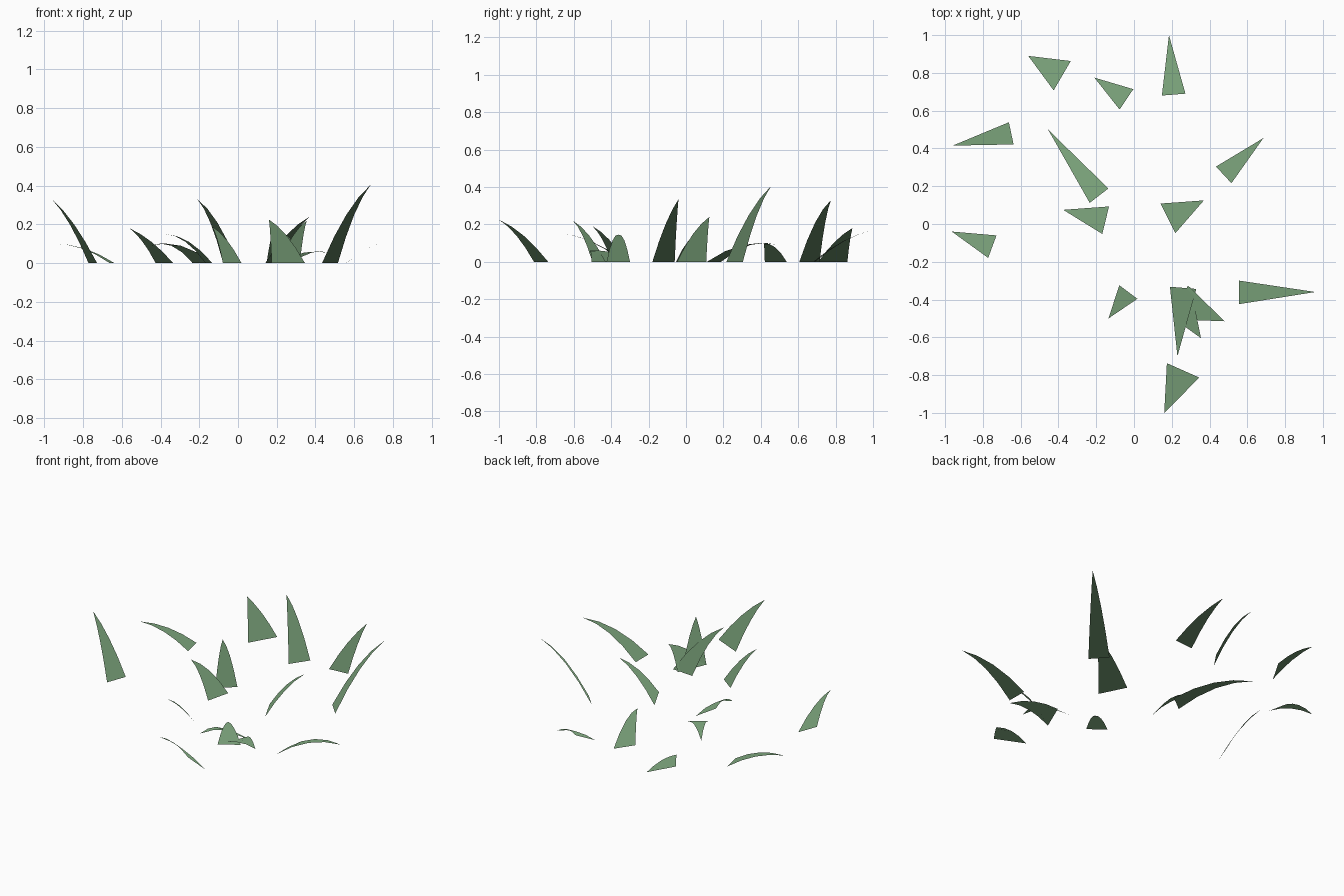
import bpy
import bmesh
from mathutils import Vector

cube = bpy.data.objects.get("Cube")
if cube:
    bpy.data.objects.remove(cube, do_unlink=True)

SEGMENTS = 4
NORMAL_LEAN = 0.2


def make_material(name, colour):
    mat = bpy.data.materials.new(name)
    mat.use_nodes = True
    mat.diffuse_color = colour
    shader = next(n for n in mat.node_tree.nodes if n.type == "BSDF_PRINCIPLED")
    shader.inputs["Base Color"].default_value = colour
    shader.inputs["Roughness"].default_value = 0.9
    return mat


def make_blade(name, base, tip, width, mid_height, tip_height, mat):
    """Thin arched strip that tapers evenly from a ground edge to a point."""
    start, end = Vector(base), Vector(tip)
    along = (end - start).normalized()
    side = Vector((-along.y, along.x)) * width / 2
    # parabola through the ground, the middle height and the tip height
    rise = 4 * mid_height - tip_height
    bend = tip_height - rise

    bm = bmesh.new()
    rows = []
    for i in range(SEGMENTS):
        t = i / SEGMENTS
        centre = start.lerp(end, t)
        z = rise * t + bend * t * t
        rows.append([bm.verts.new((*(centre + side * s * (1 - t)), z))
                     for s in (-1, 1)])
    point = bm.verts.new((*end, tip_height))
    for (right, left), (next_right, next_left) in zip(rows, rows[1:]):
        bm.faces.new((right, next_right, next_left, left))
    bm.faces.new((rows[-1][0], point, rows[-1][1]))

    mesh = bpy.data.meshes.new(name)
    bm.to_mesh(mesh)
    bm.free()
    mesh.materials.append(mat)

    # even foliage shading: normals point up, tipped a little along the blade
    mesh.shade_smooth()
    normal = Vector((*(along * NORMAL_LEAN), 1)).normalized()
    mesh.normals_split_custom_set_from_vertices([normal] * len(mesh.vertices))

    obj = bpy.data.objects.new(name, mesh)
    bpy.context.collection.objects.link(obj)
    return obj


leaf_green = make_material("leaf_green", (0.2, 0.37, 0.2, 1))

# Base centre, tip, base width, middle height, tip height
blades = [
    # back group
    ((-.38, .785), (-.56, .89), .18, .11, .18),
    ((-.04, .66), (-.21, .775), .13, .21, .33),
    ((.21, .685), (.185, 1), .125, .11, .17),
    ((-.65, .48), (-.96, .415), .12, .077, .1),
    # middle group
    ((-.185, .15), (-.455, .5), .125, .09, .09),
    ((-.15, .02), (-.375, .075), .15, .11, .15),
    ((.18, .03), (.37, .125), .175, .15, .24),
    ((.475, .26), (.685, .455), .12, .25, .405),
    ((-.75, -.12), (-.965, -.04), .127, .2, .335),
    # front group
    ((-.03, -.36), (-.135, -.5), .12, .12, .19),
    ((.26, -.338), (.23, -.7), .14, .115, .15),
    ((.247, -.415), (.48, -.515), .195, .055, .05),
    ((.265, -.465), (.355, -.605), .13, .14, .22),
    ((.555, -.362), (.96, -.36), .125, .115, .145),
    ((.26, -.775), (.16, -1), .188, .14, .225),
]

for number, blade in enumerate(blades):
    make_blade(f"grass_blade_{number}", *blade, leaf_green)
